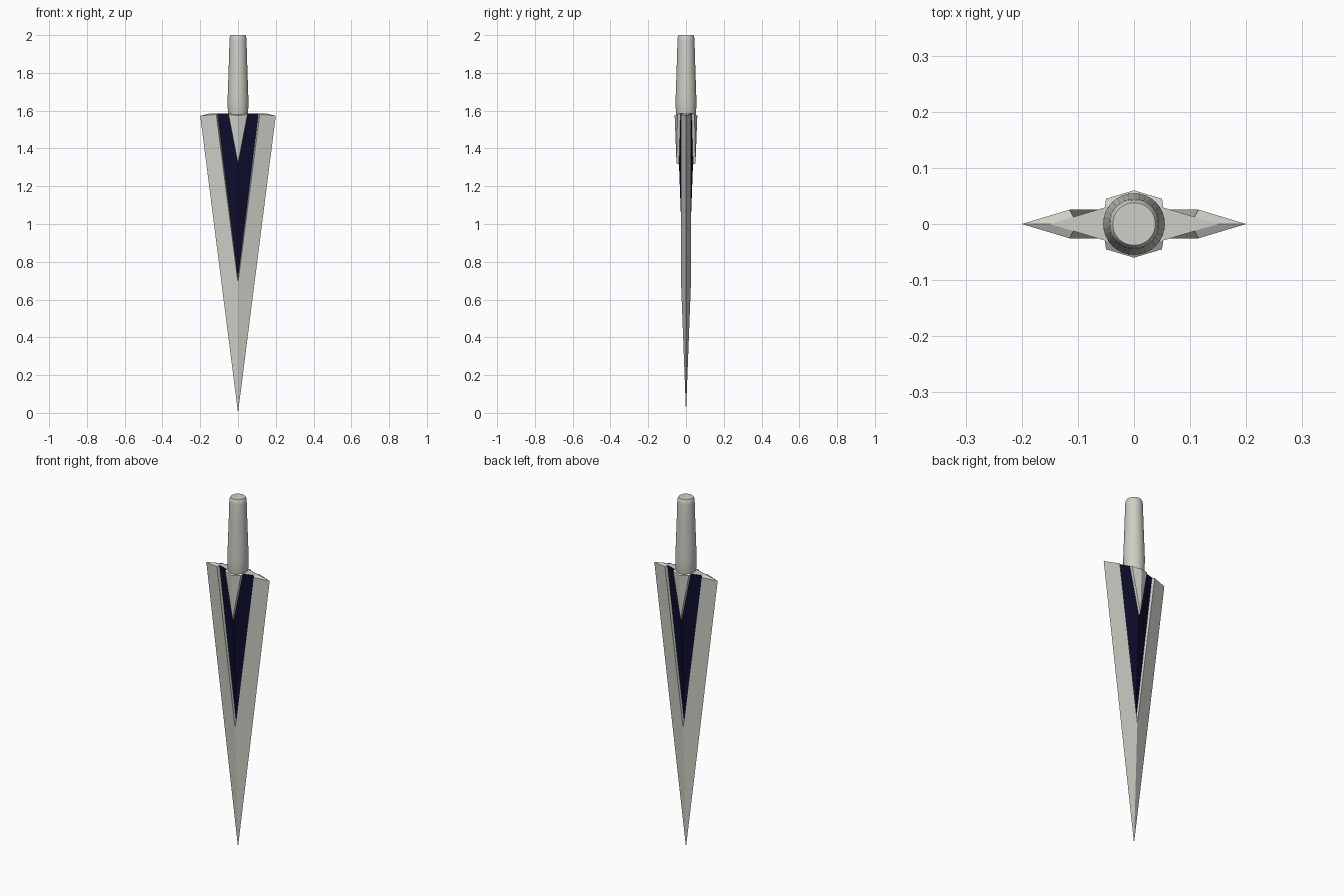
import bpy, bmesh, math

if "Cube" in bpy.data.objects:
    bpy.data.objects.remove(bpy.data.objects["Cube"])

def material(name, rgb):
    m = bpy.data.materials.new(name)
    m.diffuse_color = (*rgb, 1)
    m.use_nodes = True
    m.node_tree.nodes["Principled BSDF"].inputs["Base Color"].default_value = m.diffuse_color
    return m

steel = material("pale grey", (0.62, 0.62, 0.57))
navy = material("dark navy", (0.004, 0.004, 0.028))

def finish(name, bm, mats):
    bmesh.ops.remove_doubles(bm, verts=bm.verts, dist=1e-5)
    bmesh.ops.recalc_face_normals(bm, faces=bm.faces)
    me = bpy.data.meshes.new(name)
    bm.to_mesh(me)
    bm.free()
    for m in mats:
        me.materials.append(m)
    ob = bpy.data.objects.new(name, me)
    bpy.context.collection.objects.link(ob)
    return ob

# Blade: one quarter of a diamond spike with a sunken V, mirrored to four
P = {
    "tip": (0, 0, 0), "edge": (.2, 0, 1.573),
    "outer": (.115, .0255, 1.58), "outer_v": (0, .0263, .69),
    "inner": (.05, .045, 1.58), "inner_v": (0, .0503, 1.32),
    "ridge": (0, .06, 1.573),
    "floor_o": (.108, .0126, 1.585), "floor_ov": (0, .0145, .71),
    "floor_i": (.052, .0294, 1.585), "floor_iv": (0, .037, 1.315),
    "cap_x": (.15, 0, 1.585), "cap_y": (0, .045, 1.585), "cap": (0, 0, 1.585),
}
FACES = [
    ("tip edge outer outer_v", 0),            # blade side
    ("inner ridge inner_v", 0),               # raised centre wedge
    ("floor_o floor_i floor_iv floor_ov", 1), # sunken navy V
    ("outer floor_o floor_ov outer_v", 0),    # groove walls
    ("inner inner_v floor_iv floor_i", 0),
    ("edge cap_x floor_o outer", 0),          # top bevel
    ("ridge inner floor_i cap_y", 0),
    ("cap_x cap floor_i floor_o", 0),         # flat top
    ("cap cap_y floor_i", 0),
]
bm = bmesh.new()
for sx in (1, -1):
    for sy in (1, -1):
        v = {k: bm.verts.new((x * sx, y * sy, z)) for k, (x, y, z) in P.items()}
        for names, mat in FACES:
            f = bm.faces.new([v[n] for n in names.split()])
            f.material_index = mat
finish("blade", bm, [steel, navy])

# Handle: lathed tapered grip with softly rounded ends
profile = [(0, 1.575), (.050, 1.575), (.054, 1.595), (.055, 1.66), (.052, 1.75),
           (.048, 1.87), (.045, 1.975), (.043, 1.992), (.038, 2.0), (0, 2.0)]
bm = bmesh.new()
vs = [bm.verts.new((r, 0, z)) for r, z in profile]
es = [bm.edges.new(p) for p in zip(vs, vs[1:])]
bmesh.ops.spin(bm, geom=vs + es, cent=(0, 0, 0), axis=(0, 0, 1),
               angle=math.tau, steps=32, use_duplicate=False)
handle = finish("handle", bm, [steel])
bpy.context.view_layer.objects.active = handle
handle.select_set(True)
bpy.ops.object.shade_smooth_by_angle(angle=math.radians(50))
